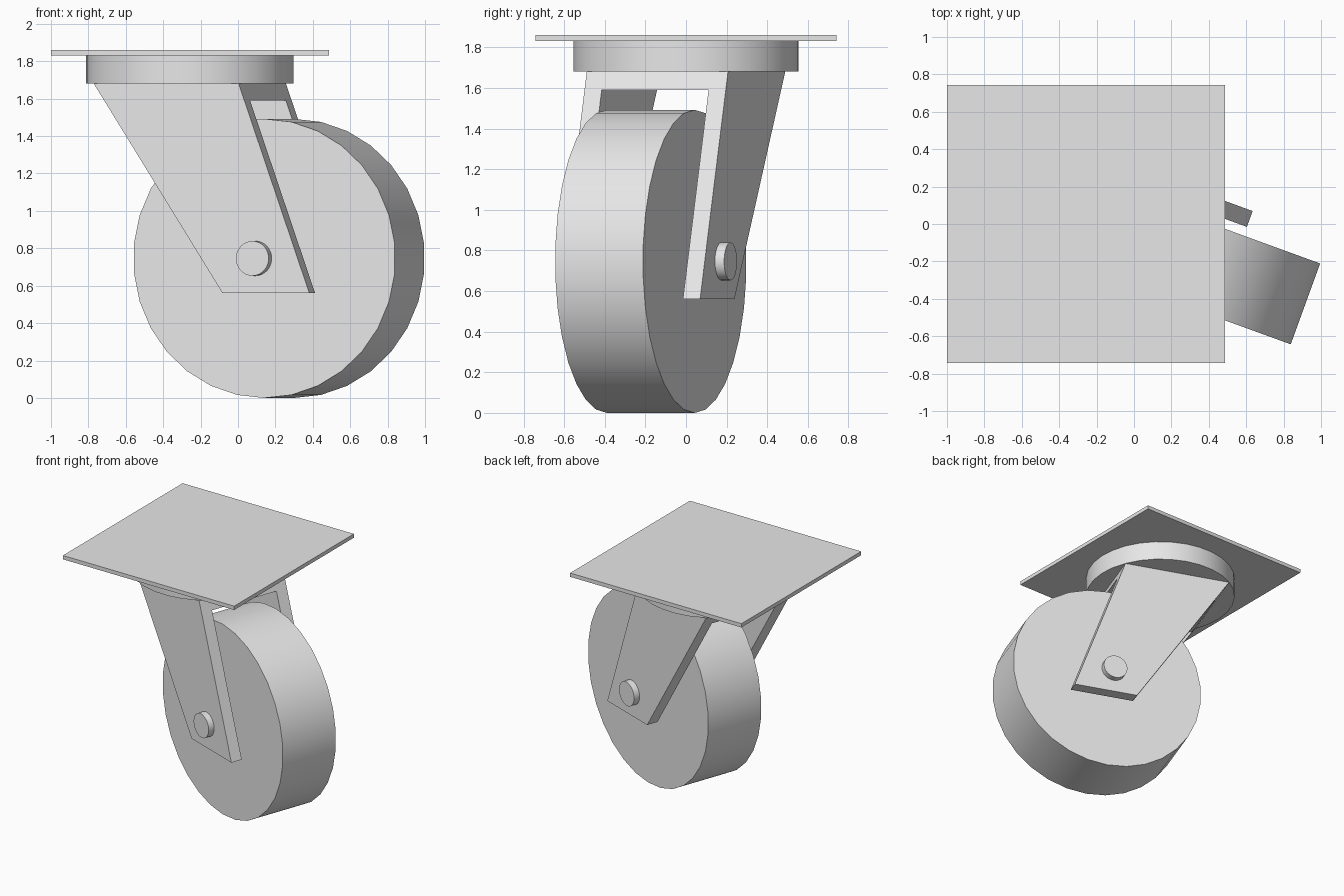
import bpy, bmesh
from math import radians
from mathutils import Matrix

cube = bpy.data.objects.get("Cube")
if cube:
    bpy.data.objects.remove(cube, do_unlink=True)

# One plain grey metal
grey = bpy.data.materials.new("light_grey")
grey.use_nodes = True
grey.diffuse_color = (0.8, 0.8, 0.8, 1)
grey.node_tree.nodes["Principled BSDF"].inputs["Base Color"].default_value = (0.8, 0.8, 0.8, 1)

# The swivel axis stands off centre and the fork is turned about it
PIVOT = Matrix.Translation((-0.257, 0, 0))
SWIVEL = PIVOT @ Matrix.Rotation(radians(-20), 4, "Z")
AXLE_U, AXLE_Z = 0.507, 0.746


def make_object(name, bm, matrix, smooth=False):
    bmesh.ops.recalc_face_normals(bm, faces=bm.faces)
    mesh = bpy.data.meshes.new(name)
    bm.to_mesh(mesh)
    bm.free()
    mesh.materials.append(grey)
    obj = bpy.data.objects.new(name, mesh)
    bpy.context.collection.objects.link(obj)
    obj.matrix_world = matrix
    if smooth:
        bpy.ops.object.select_all(action="DESELECT")
        obj.select_set(True)
        bpy.context.view_layer.objects.active = obj
        bpy.ops.object.shade_smooth_by_angle(angle=radians(30))
    return obj


def cylinder(name, radius, depth, matrix):
    bm = bmesh.new()
    bmesh.ops.create_cone(bm, cap_ends=True, segments=30,
                          radius1=radius, radius2=radius, depth=depth)
    return make_object(name, bm, matrix, True)


# Square mounting plate
bm = bmesh.new()
bmesh.ops.create_cube(bm, size=1)
bmesh.ops.scale(bm, vec=(1.486, 1.484, 0.03), verts=bm.verts)
make_object("mounting_plate", bm, PIVOT @ Matrix.Translation((0, 0, 1.845)))

# Swivel disc under the plate
cylinder("swivel_disc", 0.555, 0.15, SWIVEL @ Matrix.Translation((0, 0, 1.755)))

# Wheel and axle share one sideways axis
axis = SWIVEL @ Matrix.Translation((AXLE_U, 0, AXLE_Z)) @ Matrix.Rotation(radians(90), 4, "X")
cylinder("wheel", 0.746, 0.46, axis)
cylinder("axle", 0.093, 0.836, axis)

# Fork: a U section swept sideways, its ends leaning towards the axle
TOP, BRIDGE, FOOT = 1.68, 1.59, 0.56
half = [(0.37, TOP), (0.37, FOOT), (0.28, FOOT), (0.28, BRIDGE)]
section = half + [(-v, z) for v, z in reversed(half)]


def lean(z, top_u, foot_u):
    return top_u + (foot_u - top_u) * (TOP - z) / (TOP - FOOT)


bm = bmesh.new()
rings = [[bm.verts.new((lean(z, *ends), v, z)) for v, z in section]
         for ends in ((-0.412, 0.32), (0.412, 0.814))]
for ring in rings:
    # Each end is a bridge and two legs
    bm.faces.new(ring)
for i in range(len(section)):
    j = (i + 1) % len(section)
    bm.faces.new((rings[0][i], rings[0][j], rings[1][j], rings[1][i]))
make_object("fork", bm, SWIVEL)
